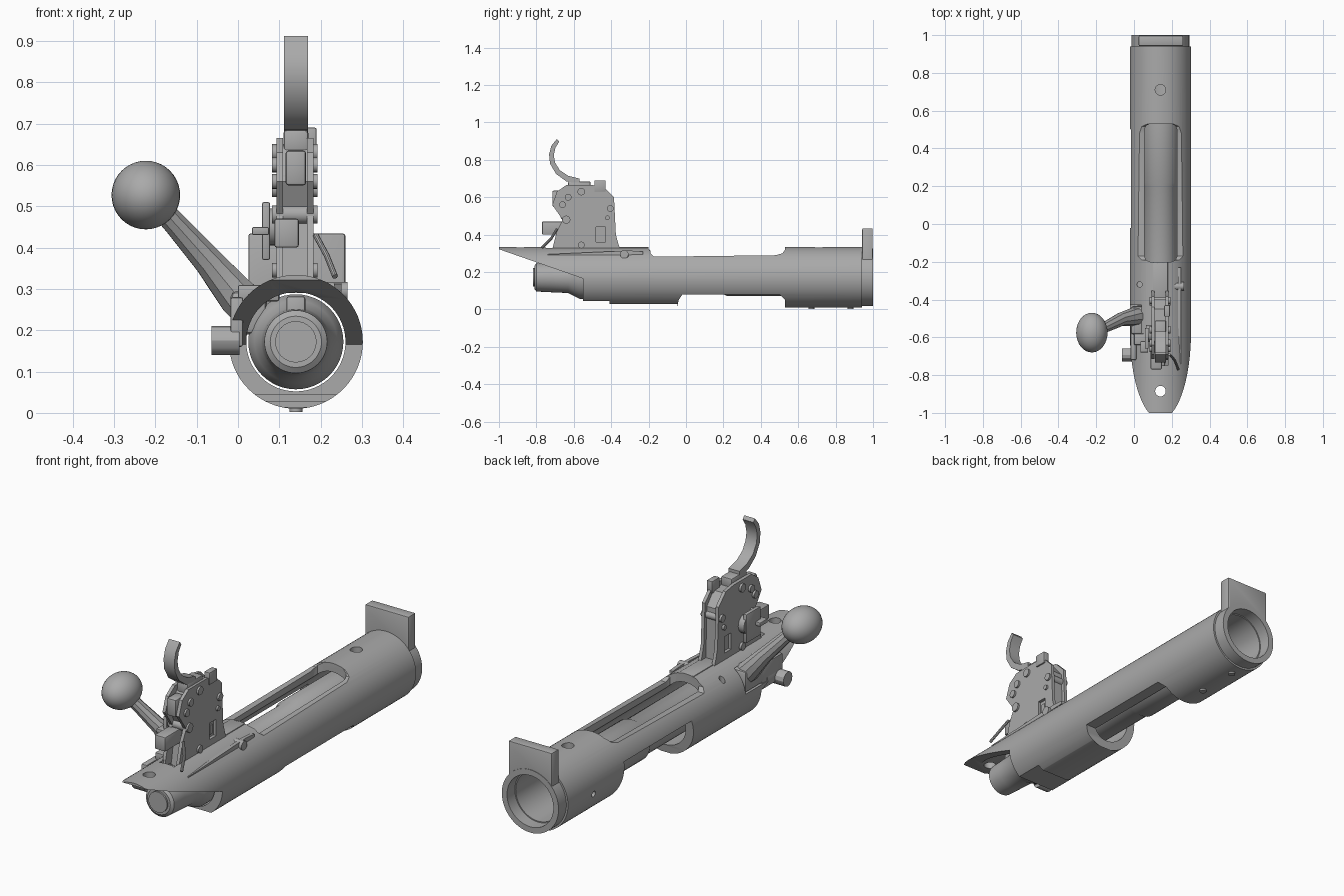
import bpy, bmesh, math
from mathutils import Matrix, Vector

cube = bpy.data.objects.get("Cube")
if cube:
    bpy.data.objects.remove(cube)

steel = bpy.data.materials.new("grey steel")
steel.use_nodes = True
GREY = (0.4, 0.4, 0.4, 1)
steel.diffuse_color = GREY
steel.node_tree.nodes["Principled BSDF"].inputs["Base Color"].default_value = GREY

CX, CZ, R = 0.14, 0.172, 0.162
AXES = {"x": Matrix.Rotation(math.pi / 2, 4, "Y"),
        "y": Matrix.Rotation(math.pi / 2, 4, "X"), "z": Matrix()}


def finish(name, bm):
    bmesh.ops.recalc_face_normals(bm, faces=bm.faces)
    mesh = bpy.data.meshes.new(name)
    bm.to_mesh(mesh)
    bm.free()
    mesh.materials.append(steel)
    obj = bpy.data.objects.new(name, mesh)
    bpy.context.collection.objects.link(obj)
    return obj


def box(name, x, y, z, bevel=0):
    bm = bmesh.new()
    bmesh.ops.create_cube(bm, size=1)
    for v in bm.verts:
        v.co = Vector([(a + b) / 2 + c * (b - a) for (a, b), c in zip((x, y, z), v.co)])
    if bevel:
        bmesh.ops.bevel(bm, geom=bm.edges[:], offset=bevel, segments=2,
                        profile=0.5, affect="EDGES")
    return finish(name, bm)


def cylinder(name, axis, center, radius, length, sides=24):
    bm = bmesh.new()
    bmesh.ops.create_cone(bm, cap_ends=True, segments=sides, radius1=radius,
                          radius2=radius, depth=length,
                          matrix=Matrix.Translation(center) @ AXES[axis])
    return finish(name, bm)


def tube_y(name, radius, y0, y1, sides=64):
    return cylinder(name, "y", (CX, (y0 + y1) / 2, CZ), radius, y1 - y0, sides)


def side_plate(name, profile, x0, x1):
    """Extrude a (y, z) outline across x."""
    bm = bmesh.new()
    face = bm.faces.new([bm.verts.new((x0, y, z)) for y, z in profile])
    new = bmesh.ops.extrude_face_region(bm, geom=[face])["geom"]
    bmesh.ops.translate(bm, vec=(x1 - x0, 0, 0),
                        verts=[g for g in new if isinstance(g, bmesh.types.BMVert)])
    return finish(name, bm)


def lathe_y(name, profile, steps=48):
    """Spin a (y, radius) outline around the bore axis."""
    bm = bmesh.new()
    verts = [bm.verts.new((CX + r, y, CZ)) for y, r in profile]
    edges = [bm.edges.new(p) for p in zip(verts, verts[1:])]
    bmesh.ops.spin(bm, geom=verts + edges, cent=(CX, 0, CZ), axis=(0, 1, 0),
                   angle=math.tau, steps=steps, use_merge=True)
    bmesh.ops.remove_doubles(bm, verts=bm.verts[:], dist=0.0005)
    return finish(name, bm)


def combine(obj, others, operation="DIFFERENCE"):
    for other in others:
        mod = obj.modifiers.new("cut", "BOOLEAN")
        mod.operation, mod.object, mod.solver = operation, other, "EXACT"
        bpy.context.view_layer.objects.active = obj
        bpy.ops.object.modifier_apply(modifier=mod.name)
        bpy.data.objects.remove(other)


def rod(name, points, radii, depth):
    """Round bar through points, turned into a mesh."""
    curve = bpy.data.curves.new(name, "CURVE")
    curve.dimensions, curve.bevel_depth = "3D", depth
    curve.bevel_resolution, curve.use_fill_caps = 3, True
    spline = curve.splines.new("POLY")
    spline.points.add(len(points) - 1)
    for p, co, r in zip(spline.points, points, radii):
        p.co, p.radius = (*co, 1), r
    curve.materials.append(steel)
    obj = bpy.data.objects.new(name, curve)
    bpy.context.collection.objects.link(obj)
    bpy.ops.object.select_all(action="DESELECT")
    obj.select_set(True)
    bpy.context.view_layer.objects.active = obj
    bpy.ops.object.convert(target="MESH")


# Receiver: one long tube with its openings cut away
receiver = tube_y("receiver", R, -1, 0.94)
top_relief = [(-0.19, 0.5), (-0.19, 0.3), (-0.17, 0.282), (0.48, 0.29),
              (0.515, 0.3), (0.53, 0.32), (0.535, 0.5)]
tang_slope = [(-1.1, -0.1), (-0.55, -0.1), (-0.55, 0.165), (-1, 0.322), (-1.1, 0.357)]
port = [(-0.06, -0.1), (-0.04, 0.05), (-0.02, 0.08), (0.5, 0.08), (0.53, 0.05), (0.53, -0.1)]
side_port = [(y, z if z < 0.06 else 0.215) for y, z in port]
combine(receiver, [
    tube_y("bore", 0.12, -1.2, 1.2),
    side_plate("tang_cut", tang_slope, -0.5, 0.8),
    side_plate("top_cut", top_relief, -0.5, 0.8),
    side_plate("bottom_port", port, -0.5, 0.8),
    side_plate("side_port", side_port, -0.5, CX),
    box("bridge_flat", (-1, 1), (-1.2, -0.045), (-0.2, 0.028)),
    box("bridge_step", (-1, 1), (-1.2, -0.41), (-0.2, 0.045)),
    box("magazine_well", (0.055, 0.228), (-0.2, 0.53), (0.2, 0.5), 0.03),
    box("handle_notch", (-0.2, 0.05), (-0.6, -0.43), (0.19, 0.3)),
    box("trigger_slot", (0.1, 0.18), (-0.75, -0.24), (0.25, 0.5)),
    cylinder("tang_hole", "z", (CX, -0.885, 0.3), 0.028, 0.3),
    cylinder("front_hole", "z", (CX, 0.71, 0.35), 0.028, 0.2),
    cylinder("well_hole", "z", (CX, -0.225, 0.35), 0.022, 0.2),
    cylinder("left_pin_hole", "z", (0.25, -0.32, 0.3), 0.014, 0.1),
    cylinder("right_pin_hole", "z", (0.03, -0.32, 0.3), 0.014, 0.1),
    cylinder("side_hole", "x", (-0.02, 0.74, 0.15), 0.014, 0.1)])

# Recoil lug: ring with an upright plate
lug = tube_y("recoil_lug", 0.153, 0.94, 1)
combine(lug, [box("lug_plate", (0.025, 0.26), (0.942, 0.998), (0.18, 0.434), 0.006)], "UNION")
combine(lug, [tube_y("lug_bore", 0.125, 0.8, 1.2)])

# Bottom screws
for i, y in enumerate((0.67, 0.88)):
    cylinder(f"bottom_screw_{i + 1}", "z", (CX, y, 0.012), 0.016, 0.02, 16)

# Bolt with rear shroud
lathe_y("bolt", [(-0.81, 0), (-0.81, 0.062), (-0.8, 0.076), (-0.72, 0.08),
                 (-0.63, 0.084), (-0.6, 0.1), (-0.57, 0.115), (-0.45, 0.115),
                 (-0.45, 0.09), (0.2, 0.09), (0.22, 0.1), (0.6, 0.1), (0.6, 0)])
tube_y("cocking_piece", 0.05, -0.818, -0.78, 32)
box("cocking_notch", (0.117, 0.163), (-0.75, -0.57), (0.22, 0.282), 0.006)

# Bolt handle and knob
rod("bolt_handle", [(0.06, -0.49, 0.23), (0.0, -0.49, 0.28), (-0.07, -0.505, 0.365),
                    (-0.15, -0.545, 0.455), (-0.2, -0.57, 0.51)],
    [1.5, 1.35, 1, 0.8, 0.75], 0.037)
box("handle_root", (-0.018, 0.07), (-0.585, -0.435), (0.19, 0.295), 0.015)
bm = bmesh.new()
bmesh.ops.create_uvsphere(bm, u_segments=32, v_segments=20, radius=1,
                          matrix=Matrix.Translation((-0.223, -0.575, 0.527))
                          @ Matrix.Diagonal((0.083, 0.105, 0.083, 1)))
finish("bolt_knob", bm)

# Bolt release button and its lever
cylinder("release_button", "x", (-0.03, -0.693, 0.175), 0.035, 0.068, 12)
box("release_lever", (-0.018, 0.012), (-0.72, -0.56), (0.16, 0.28), 0.005)
box("release_arm", (0.0, 0.1), (-0.64, -0.58), (0.27, 0.31), 0.005)

# Trigger housing: two side plates around a core
housing = [(-0.72, 0.3), (-0.69, 0.42), (-0.66, 0.48), (-0.715, 0.56), (-0.69, 0.63),
           (-0.64, 0.665), (-0.5, 0.665), (-0.44, 0.655), (-0.385, 0.6),
           (-0.375, 0.4), (-0.36, 0.345), (-0.34, 0.3)]
core = [(-0.67, 0.29), (-0.64, 0.48), (-0.68, 0.56), (-0.62, 0.65),
        (-0.45, 0.64), (-0.4, 0.58), (-0.39, 0.29)]
for name, x in (("left", 0.167), ("right", 0.093)):
    plate = side_plate(name + "_trigger_plate", housing, x, x + 0.016)
    combine(plate, [box("window", (0, 0.3), (-0.48, -0.43), (0.36, 0.44))])
side_plate("trigger_core", core, 0.108, 0.168)
box("trigger_front_block", (0.115, 0.165), (-0.715, -0.64), (0.55, 0.635), 0.008)
box("housing_tab", (0.16, 0.19), (-0.49, -0.43), (0.63, 0.69), 0.004)
box("housing_top", (0.11, 0.17), (-0.63, -0.51), (0.63, 0.685), 0.008)
box("sear", (0.088, 0.147), (-0.77, -0.62), (0.4, 0.47), 0.006)
box("housing_foot", (0.1, 0.18), (-0.42, -0.2), (0.29, 0.333), 0.005)
box("window_latch", (0.15, 0.175), (-0.465, -0.445), (0.375, 0.42))

# Pins through the housing
for i, (y, z, r) in enumerate([(-0.63, 0.6, 0.018), (-0.66, 0.56, 0.018), (-0.56, 0.63, 0.02),
                               (-0.405, 0.54, 0.018), (-0.42, 0.49, 0.012),
                               (-0.56, 0.345, 0.018), (-0.64, 0.48, 0.022)]):
    cylinder(f"housing_pin_{i + 1}", "x", (CX - 0.003, y, z), r, 0.11, 16)

# Safety lever on the right face of the housing
cylinder("safety_pivot", "x", (0.08, -0.58, 0.45), 0.045, 0.035)
box("safety_lever", (0.058, 0.078), (-0.66, -0.55), (0.37, 0.51), 0.005)
box("safety_tab", (0.034, 0.075), (-0.68, -0.62), (0.43, 0.45), 0.004)

# Spring bar along the left side of the tang
side_plate("spring_bar", [(-0.74, 0.295), (-0.3, 0.315), (-0.23, 0.31),
                          (-0.23, 0.295), (-0.74, 0.275)], 0.232, 0.25)
cylinder("spring_pin", "x", (0.24, -0.33, 0.295), 0.022, 0.05)
rod("spring_wire", [(0.235, -0.77, 0.33), (0.215, -0.72, 0.38), (0.188, -0.69, 0.43)],
    [1, 1, 1], 0.007)

# Curved trigger blade
outer = [(-0.57, 0.672), (-0.64, 0.685), (-0.695, 0.725), (-0.727, 0.78),
         (-0.732, 0.83), (-0.72, 0.875), (-0.69, 0.912)]
inner = [(-0.678, 0.897), (-0.698, 0.865), (-0.707, 0.825), (-0.7, 0.785),
         (-0.675, 0.745), (-0.63, 0.715), (-0.57, 0.7)]
side_plate("trigger_blade", outer + inner, 0.111, 0.169)

# Smooth the rounded parts and keep the edges sharp
bpy.ops.object.select_all(action="DESELECT")
for obj in bpy.context.scene.objects:
    if obj.type == "MESH" and obj.data.materials and obj.data.materials[0] == steel:
        obj.select_set(True)
        bpy.context.view_layer.objects.active = obj
bpy.ops.object.shade_smooth_by_angle(angle=math.radians(30))
